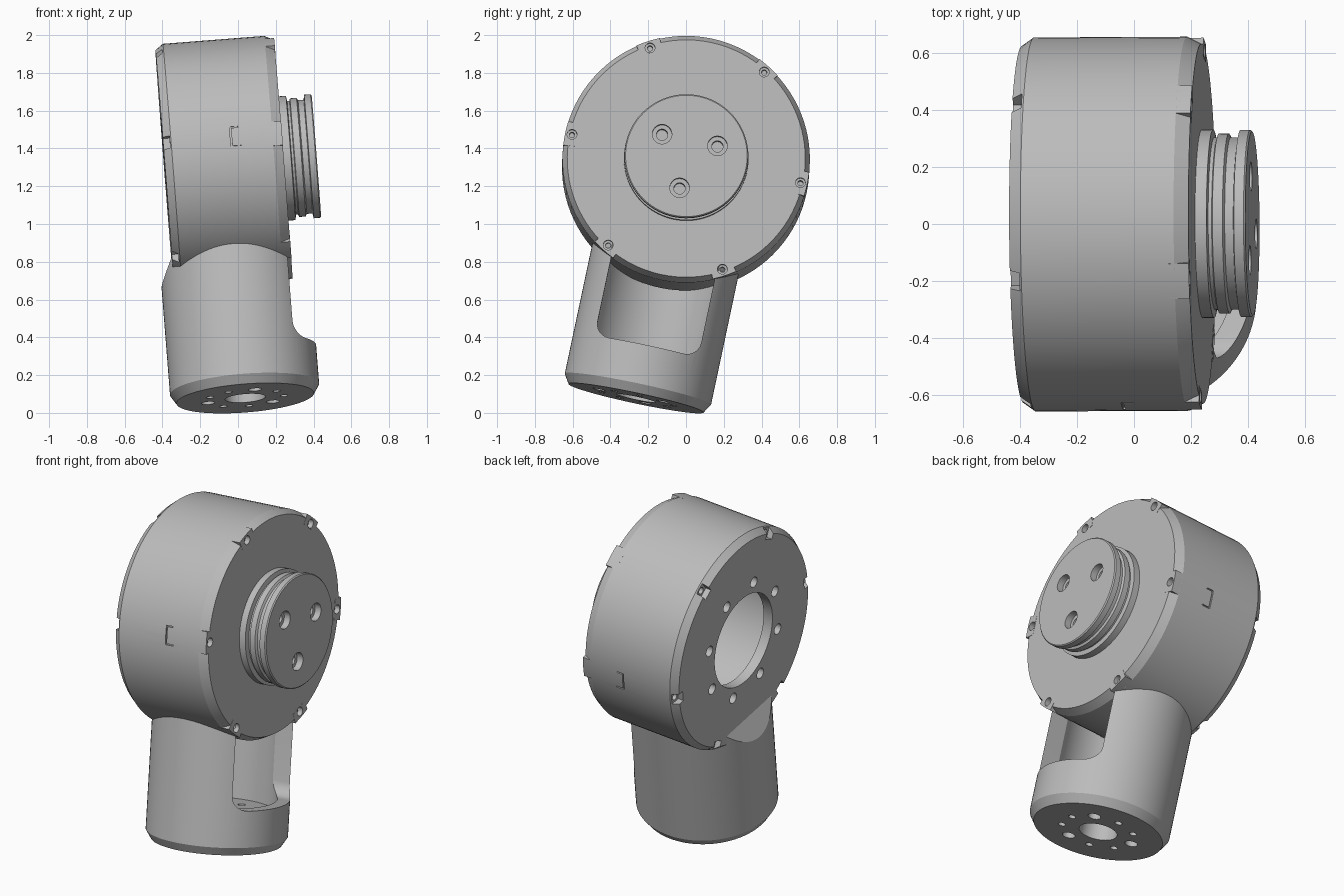
import bpy, bmesh
from math import sin, cos, pi, radians
from mathutils import Matrix, Vector

cube = bpy.data.objects.get("Cube")
if cube:
    bpy.data.objects.remove(cube)

grey = bpy.data.materials.new("light_grey")
grey.use_nodes = True
grey.diffuse_color = (0.5, 0.5, 0.5, 1)
grey.node_tree.nodes["Principled BSDF"].inputs["Base Color"].default_value = (0.5, 0.5, 0.5, 1)

# Joint frame: X along the drum axis, Z along the leg
up = Vector((-0.077, 0.207, 0.975)).normalized()
axis = Vector((1, 0.005, 0.078))
axis = (axis - up * axis.dot(up)).normalized()
side = up.cross(axis)
FRAME = Matrix.Translation((0, 0, 1.328)) @ Matrix((axis, side, up)).transposed().to_4x4()
LEG_X = -0.06
SIXTHS = [radians(60 * k) for k in range(6)]


def make(name, bm):
    bmesh.ops.recalc_face_normals(bm, faces=bm.faces[:])
    mesh = bpy.data.meshes.new(name)
    bm.to_mesh(mesh)
    bm.free()
    mesh.materials.append(grey)
    obj = bpy.data.objects.new(name, mesh)
    bpy.context.collection.objects.link(obj)
    return obj


def lathe(name, profile, along="X", x=0, seg=96):
    """Turn (radius, height) points into a closed solid."""
    bm = bmesh.new()
    rings = []
    for r, h in profile:
        pts = []
        for k in range(1 if r == 0 else seg):
            c, s = r * cos(2 * pi * k / seg), r * sin(2 * pi * k / seg)
            pts.append(bm.verts.new((h + x, c, s) if along == "X" else (c + x, s, h)))
        rings.append(pts)
    for a, b in zip(rings, rings[1:] + rings[:1]):
        if len(a) == len(b) == 1:
            continue
        for k in range(seg):
            n = (k + 1) % seg
            if len(a) == 1:
                bm.faces.new((a[0], b[k], b[n]))
            elif len(b) == 1:
                bm.faces.new((a[k], a[n], b[0]))
            else:
                bm.faces.new((a[k], a[n], b[n], b[k]))
    return make(name, bm)


def polar(x, r, a):
    return Vector((x, r * cos(a), r * sin(a)))


def box(bm, size, loc, rot=None):
    m = Matrix.Translation(loc) @ (rot or Matrix()) @ Matrix.Diagonal((*size, 1))
    return bmesh.ops.create_cube(bm, size=1, matrix=m)["verts"]


def rod(bm, r, depth, loc, along="X"):
    rot = Matrix.Rotation(pi / 2, 4, "Y") if along == "X" else Matrix()
    bmesh.ops.create_cone(bm, cap_ends=True, segments=24, radius1=r, radius2=r,
                          depth=depth, matrix=Matrix.Translation(loc) @ rot)


def combine(target, tool, operation="DIFFERENCE"):
    """Apply a boolean with a throwaway tool object."""
    tool.hide_render = True
    mod = target.modifiers.new("cut", "BOOLEAN")
    mod.operation, mod.solver, mod.object = operation, "EXACT", tool
    bpy.context.view_layer.objects.active = target
    bpy.ops.object.modifier_apply(modifier=mod.name)
    bpy.data.objects.remove(tool)


# Drum: hollow housing with chamfered rims and a round opening at the left
drum = lathe("drum_housing", [
    (0, 0.24), (0.63, 0.24), (0.655, 0.19), (0.655, -0.348), (0.625, -0.39),
    (0.28, -0.39), (0.28, -0.33), (0.5, -0.33), (0.5, 0.15), (0, 0.15)])

# Full-radius tabs on the right rim, one per screw
bm = bmesh.new()
for a in SIXTHS:
    ends = []
    for x in (0.17, 0.241):
        arc = [polar(x, 0.595, a + radians(d)) for d in (-5.7, 5.7)]
        arc += [polar(x, 0.655, a + radians(d)) for d in (5.7, 1.9, -1.9, -5.7)]
        ends.append([bm.verts.new(p) for p in arc])
    low, high = ends
    bm.faces.new(low)
    bm.faces.new(high)
    for k in range(len(low)):
        n = (k + 1) % len(low)
        bm.faces.new((low[k], low[n], high[n], high[k]))
combine(drum, make("tabs", bm), "UNION")

# Screw pockets on both rims, and the screw ring around the opening
bm = bmesh.new()
for a in SIXTHS:
    box(bm, (0.08, 0.12, 0.066), polar(-0.395, 0.65, a), Matrix.Rotation(a, 4, "X"))
    rod(bm, 0.026, 0.06, polar(0.24, 0.618, a))
for k in range(8):
    rod(bm, 0.032, 0.2, polar(-0.39, 0.345, radians(22.5 + 45 * k)))
combine(drum, make("pockets", bm))
bm = bmesh.new()
for a in SIXTHS:
    rod(bm, 0.02, 0.12, polar(-0.36, 0.62, a))
    rod(bm, 0.014, 0.1, polar(0.2, 0.618, a))
combine(drum, make("screw_holes", bm))

# Bracket-shaped seam grooves on the front and back of the drum
for s in (-1, 1):
    bm = bmesh.new()
    box(bm, (0.008, 0.02, 0.11), (-0.03, s * 0.655, 0))
    combine(drum, make("seam", bm))
    for z, length in ((0.052, 0.045), (-0.052, 0.055)):
        bm = bmesh.new()
        box(bm, (length, 0.02, 0.007), (-0.034 + length / 2, s * 0.655, z))
        combine(drum, make("seam", bm))

# Output flange: grooved hub with three counterbored holes
flange = lathe("output_flange", [
    (0, 0.2), (0.33, 0.2), (0.33, 0.28), (0.302, 0.284), (0.302, 0.296),
    (0.315, 0.3), (0.315, 0.335), (0.302, 0.342), (0.302, 0.372),
    (0.328, 0.376), (0.328, 0.41), (0.322, 0.416), (0, 0.416)])
for r, depth in ((0.052, 0.08), (0.03, 0.2)):
    bm = bmesh.new()
    for d in (30, 150, 270):
        rod(bm, r, depth, polar(0.416, 0.173, radians(d)))
    combine(flange, make("flange_holes", bm))

# Leg: hollow tube with a chamfered foot
leg = lathe("leg_tube", [
    (0.107, -1.277), (0.365, -1.277), (0.396, -1.228), (0.396, -0.5),
    (0.325, -0.5), (0.325, -1.1), (0.107, -1.1)], "Z", LEG_X)

# Rounded service window on the right of the leg
bm = bmesh.new()
box(bm, (0.6, 0.56, 0.72), (LEG_X + 0.4, 0, -0.66))
corners = [e for e in bm.edges if all(v.co.z < -0.9 for v in e.verts)
           and abs(e.verts[0].co.x - e.verts[1].co.x) > 0.1]
bmesh.ops.bevel(bm, geom=corners, offset=0.08, segments=6, profile=0.5, affect="EDGES")
combine(leg, make("window", bm))

# Trim the leg: slanted shoulder at the left, clearance beside the drum at the right
bm = bmesh.new()
box(bm, (0.4, 1, 0.5), (-0.4235 - 0.1746, 0, -0.59 + 0.0976), Matrix.Rotation(0.51, 4, "Y"))
combine(leg, make("shoulder", bm))
combine(leg, lathe("clearance", [(0, 0.245), (0.665, 0.245), (0.665, 0.6), (0, 0.6)]))

# Foot bolt circle: every third hole is larger
bm = bmesh.new()
for k in range(9):
    a = radians(45 + 40 * k)
    rod(bm, 0.036 if k % 3 == 0 else 0.021, 0.5,
        (LEG_X + 0.205 * cos(a), 0.205 * sin(a), -1.2), "Z")
combine(leg, make("foot_holes", bm))

# Place the parts and shade them
for obj in (drum, flange, leg):
    obj.matrix_world = FRAME
    bpy.ops.object.select_all(action="DESELECT")
    obj.select_set(True)
    bpy.context.view_layer.objects.active = obj
    bpy.ops.object.shade_smooth_by_angle(angle=radians(20))
